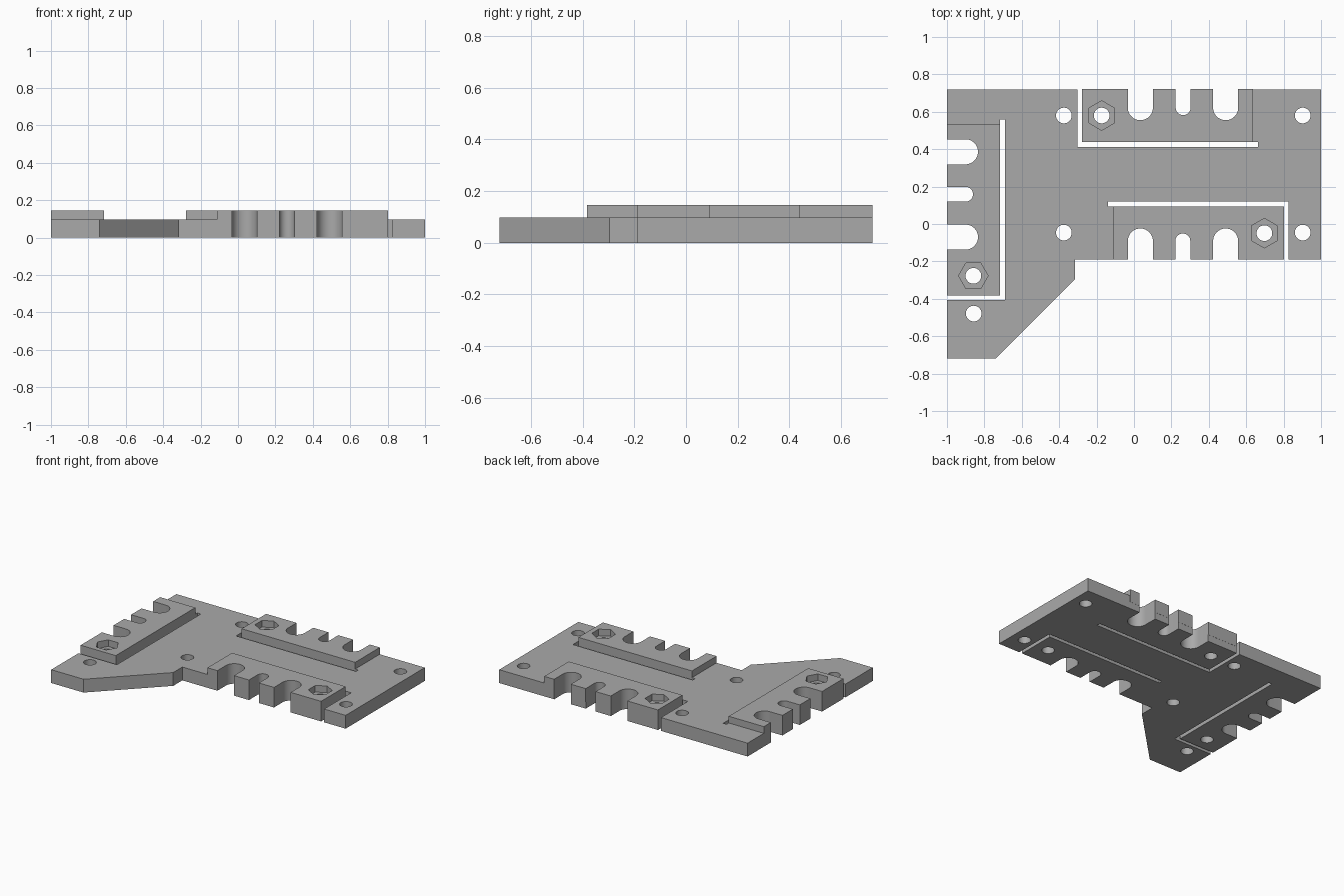
import bpy, math
from mathutils import Matrix, Vector

cube = bpy.data.objects.get("Cube")
if cube:
    bpy.data.objects.remove(cube, do_unlink=True)

BASE, TOP, POCKET = 0.097, 0.146, 0.098
BOLT_R = 0.042

grey = bpy.data.materials.new("grey plastic")
grey.use_nodes = True
colour = (0.40, 0.40, 0.40, 1)
grey.diffuse_color = colour
grey.node_tree.nodes["Principled BSDF"].inputs["Base Color"].default_value = colour


def prism(name, points, z0, z1, frame=Matrix()):
    """Upright prism from a counter-clockwise outline."""
    n = len(points)
    verts = [frame @ Vector((x, y, z)) for z in (z0, z1) for x, y in points]
    faces = [list(range(n))[::-1], list(range(n, 2 * n))]
    faces += [(i, (i + 1) % n, n + (i + 1) % n, n + i) for i in range(n)]
    mesh = bpy.data.meshes.new(name)
    mesh.from_pydata(verts, [], faces)
    mesh.materials.append(grey)
    obj = bpy.data.objects.new(name, mesh)
    bpy.context.collection.objects.link(obj)
    return obj


def arc(cx, cy, r, start, sweep, steps):
    return [(cx + r * math.cos(start + sweep * i / steps),
             cy + r * math.sin(start + sweep * i / steps)) for i in range(steps + 1)]


def circle(cx, cy, r, sides, start=0.0):
    return arc(cx, cy, r, start, math.tau, sides)[:-1]


def combine(target, other, operation):
    """Apply a boolean and discard the helper."""
    other.hide_render = True
    bpy.context.view_layer.objects.active = target
    mod = target.modifiers.new("combine", 'BOOLEAN')
    mod.operation, mod.solver, mod.object = operation, 'EXACT', other
    bpy.ops.object.modifier_apply(modifier=mod.name)
    bpy.data.objects.remove(other, do_unlink=True)


def cut(points, z0=-0.1, z1=0.3, frame=Matrix()):
    combine(plate, prism("cutter", points, z0, z1, frame), 'DIFFERENCE')


# Base plate
plate = prism("mounting_plate", [(-1, 0.72), (-1, -0.72), (-0.74, -0.72), (-0.315, -0.295),
                                 (-0.315, -0.19), (1, -0.19), (1, 0.72)], 0, BASE)

# Flexing clamp arms, each in a frame at its slot corner: x along the arm, y outward
LENGTH, DEPTH = 0.915, 0.283
frames = [Matrix.Translation((x, y, 0)) @ Matrix.Rotation(math.radians(a), 4, 'Z')
          for x, y, a in ((-0.278, 0.438, 0), (0.802, 0.093, 180), (-0.717, -0.382, 90))]

for frame in frames:
    arm = prism("clamp_arm", [(0, 0), (LENGTH, 0), (LENGTH, DEPTH), (0, DEPTH)], 0.05, TOP, frame)
    combine(plate, arm, 'UNION')

for frame in frames:
    # L-shaped relief slot
    cut([(-0.025, -0.027), (0.94, -0.027), (0.94, 0), (0, 0), (0, 0.4), (-0.025, 0.4)], frame=frame)
    # Round-bottomed cable notches
    for x, r in ((0.312, 0.067), (0.541, 0.04), (0.768, 0.067)):
        cut([(x + r, 0.4), (x - r, 0.4)] + arc(x, 0.184, r, math.pi, math.pi, 24), frame=frame)
    # Hexagonal nut pocket and bolt hole
    cut(circle(0.105, 0.142, 0.079, 6, math.pi / 2), POCKET, 0.3, frame)
    cut(circle(0.105, 0.142, BOLT_R, 40), frame=frame)

# Mounting holes
for x, y in ((-0.375, 0.58), (0.902, 0.58), (-0.375, -0.046), (0.902, -0.046), (-0.857, -0.479)):
    cut(circle(x, y, BOLT_R, 40))

bpy.ops.object.select_all(action='DESELECT')
plate.select_set(True)
bpy.context.view_layer.objects.active = plate
bpy.ops.object.shade_smooth_by_angle(angle=math.radians(30))
